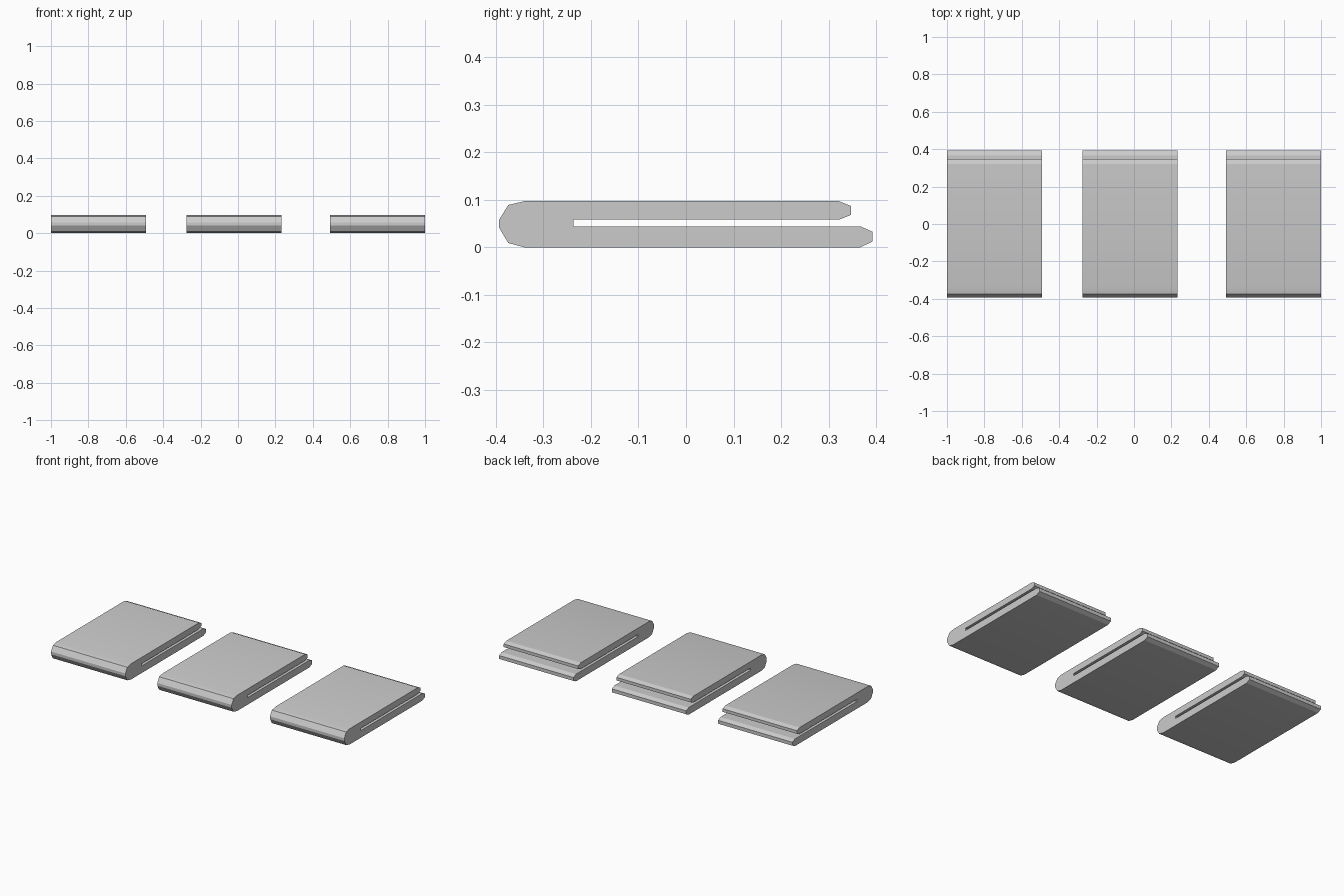
import bpy, bmesh, math

if "Cube" in bpy.data.objects:
    bpy.data.objects.remove(bpy.data.objects["Cube"])

# Folded towel cross-section (y, z): chamfered fold at the front, open slot at the back
PROFILE = [
    (-0.393, 0.041), (-0.374, 0.009), (-0.34, 0.0),
    (0.367, 0.0), (0.392, 0.012), (0.392, 0.033), (0.367, 0.044),
    (-0.237, 0.044), (-0.237, 0.058),
    (0.322, 0.058), (0.347, 0.068), (0.347, 0.087), (0.322, 0.097),
    (-0.34, 0.097), (-0.374, 0.089), (-0.393, 0.058),
]
WIDTH = 0.507


def folded_towel(name, x_centre):
    bm = bmesh.new()
    face = bm.faces.new([bm.verts.new((-WIDTH / 2, y, z)) for y, z in PROFILE])
    ext = bmesh.ops.extrude_face_region(bm, geom=[face], use_keep_orig=True)
    moved = [g for g in ext["geom"] if isinstance(g, bmesh.types.BMVert)]
    bmesh.ops.translate(bm, verts=moved, vec=(WIDTH, 0, 0))
    bmesh.ops.recalc_face_normals(bm, faces=bm.faces)
    mesh = bpy.data.meshes.new(name)
    bm.to_mesh(mesh)
    bm.free()
    obj = bpy.data.objects.new(name, mesh)
    obj.location.x = x_centre
    bpy.context.collection.objects.link(obj)
    bpy.ops.object.select_all(action='DESELECT')
    obj.select_set(True)
    bpy.context.view_layer.objects.active = obj
    bpy.ops.object.shade_smooth_by_angle(angle=math.radians(20))


# Row of three towels
for name, x in (("towel_left", -0.7465), ("towel_middle", -0.022), ("towel_right", 0.7465)):
    folded_towel(name, x)
